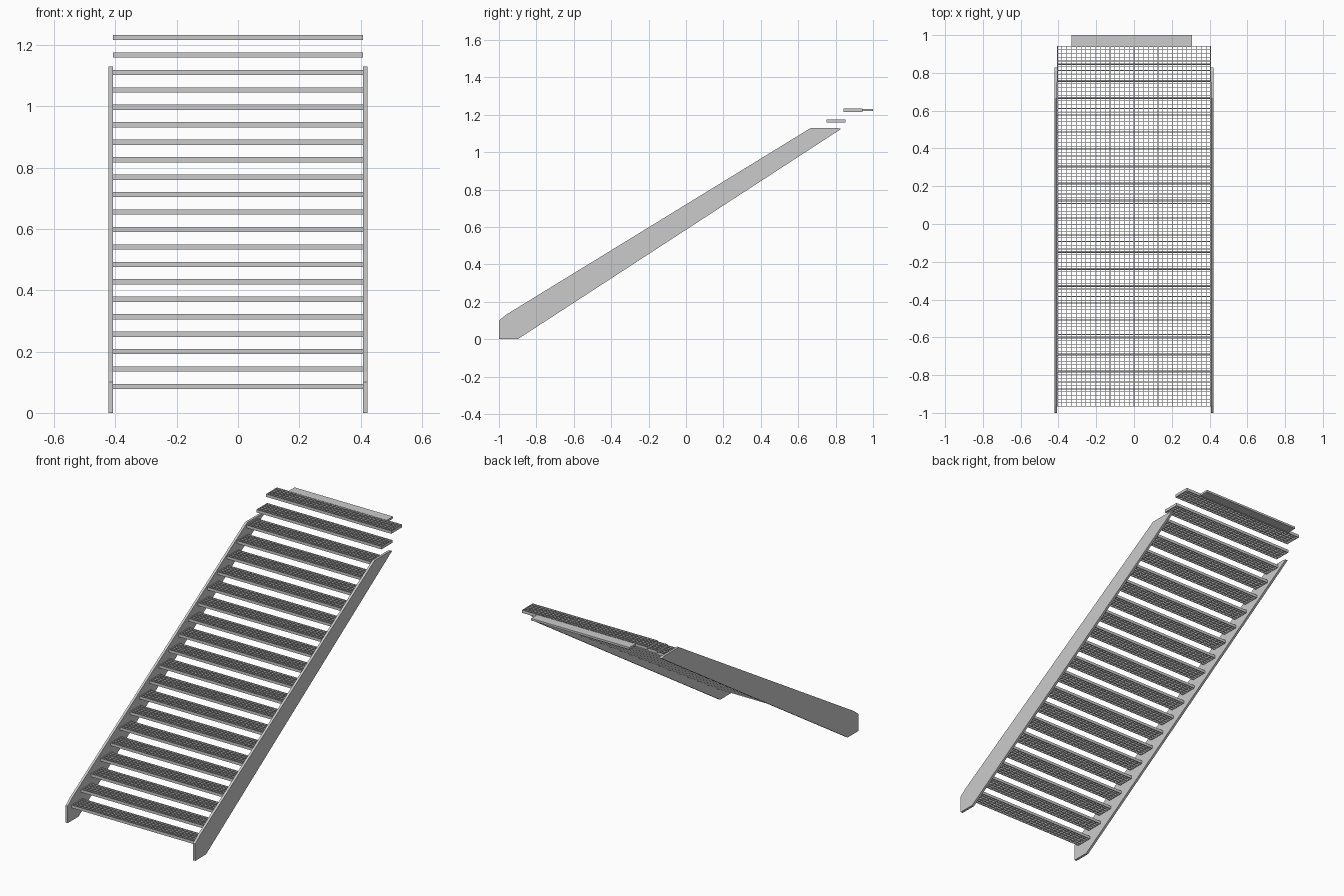
import bpy, bmesh
from mathutils import Matrix, Vector

if "Cube" in bpy.data.objects:
    bpy.data.objects.remove(bpy.data.objects["Cube"])

STEPS = 21
RISE, RUN = 0.0569, 0.0905
DEPTH, HEIGHT, HALF_W = 0.1, 0.017, 0.407


def add_box(bm, lo, hi):
    lo, hi = Vector(lo), Vector(hi)
    m = Matrix.Translation((lo + hi) / 2) @ Matrix.Diagonal((*(hi - lo), 1))
    bmesh.ops.create_cube(bm, size=1, matrix=m)


def finish(bm, name):
    bmesh.ops.recalc_face_normals(bm, faces=bm.faces)
    mesh = bpy.data.meshes.new(name)
    bm.to_mesh(mesh)
    bm.free()
    return link(name, mesh)


def link(name, mesh):
    ob = bpy.data.objects.new(name, mesh)
    bpy.context.collection.objects.link(ob)
    return ob


# side stringers: sloping plates with clipped ends
def stringer(name, x0, x1):
    profile = [(-1, 0), (-0.9, 0), (0.829, 1.124), (0.81, 1.13),
               (0.668, 1.13), (-0.957, 0.134), (-1, 0.1)]
    bm = bmesh.new()
    face = bm.faces.new([bm.verts.new((x0, y, z)) for y, z in profile])
    ext = bmesh.ops.extrude_face_region(bm, geom=[face], use_keep_orig=True)
    bmesh.ops.translate(bm, vec=(x1 - x0, 0, 0),
                        verts=[g for g in ext["geom"] if isinstance(g, bmesh.types.BMVert)])
    return finish(bm, name)


stringer("left_stringer", -0.422, -0.408)
stringer("right_stringer", 0.408, 0.422)

# one grating tread: edge frame, long bearing bars and short cross bars
bm = bmesh.new()
t = 0.004
for y in (0, DEPTH - t):
    add_box(bm, (-HALF_W, y, 0), (HALF_W, y + t, HEIGHT))
for x in (-HALF_W, HALF_W - t):
    add_box(bm, (x, t, 0), (x + t, DEPTH - t, HEIGHT))
BARS, CROSS, b = 5, 32, 0.0015
for i in range(1, BARS):
    y = DEPTH * i / BARS
    add_box(bm, (-HALF_W + t, y - b, 0.001), (HALF_W - t, y + b, HEIGHT - 0.001))
for i in range(1, CROSS):
    x = -HALF_W + 2 * HALF_W * i / CROSS
    add_box(bm, (x - b, t, 0.002), (x + b, DEPTH - t, HEIGHT - 0.002))
first = finish(bm, "tread_01")
first.location = (0, -0.967, 0.0775)

# repeat the tread up the flight
for i in range(1, STEPS):
    ob = link(f"tread_{i + 1:02d}", first.data)
    ob.location = first.location + Vector((0, RUN * i, RISE * i))

# landing plate behind the top tread
bm = bmesh.new()
add_box(bm, (-0.332, 0.938, 1.219), (0.308, 1.0, 1.231))
finish(bm, "landing_plate")
